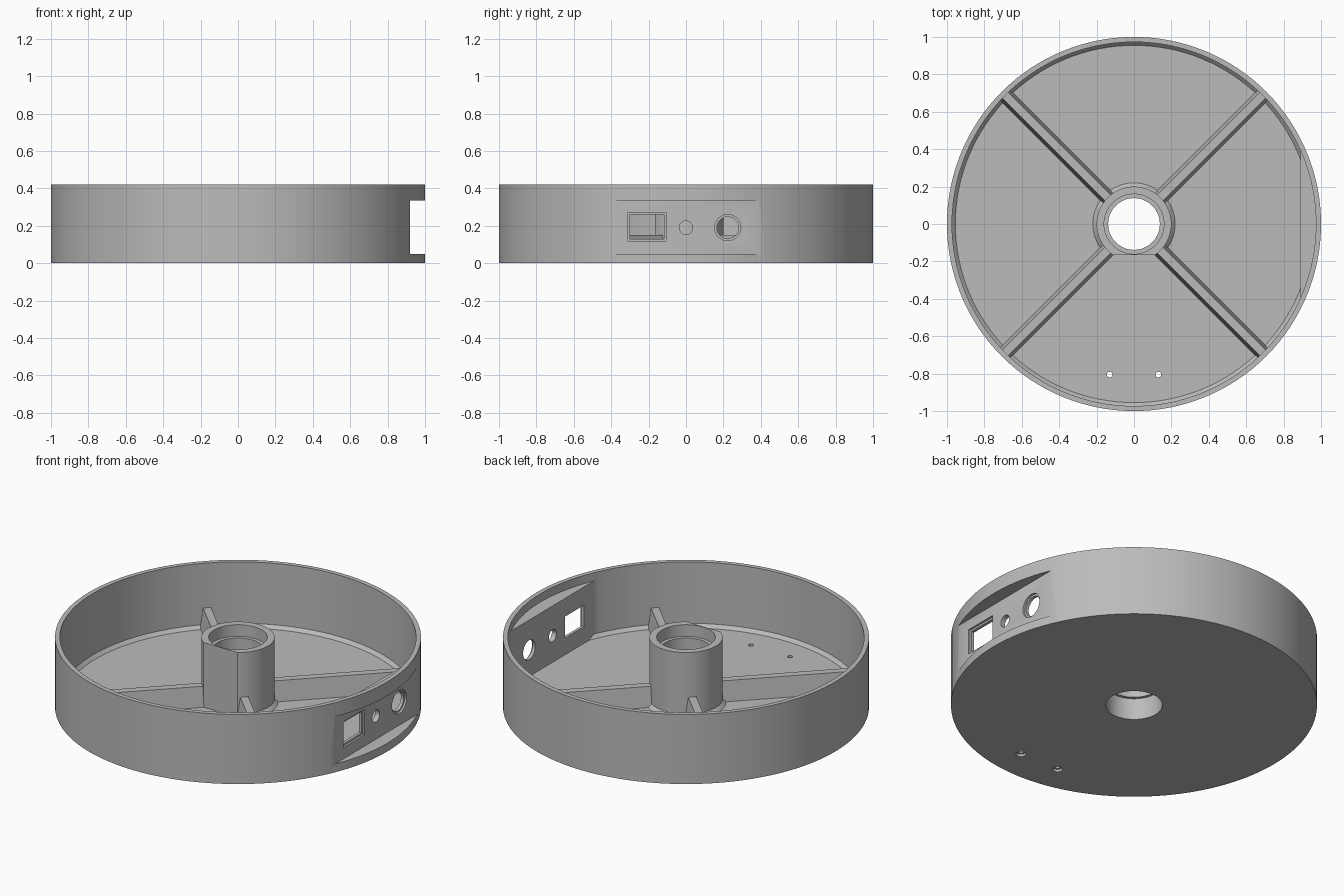
import bpy, bmesh, math
from mathutils import Matrix, Vector

if "Cube" in bpy.data.objects:
    bpy.data.objects.remove(bpy.data.objects["Cube"], do_unlink=True)

GREY = bpy.data.materials.new("plain_grey")
GREY.use_nodes = True
colour = (0.5, 0.5, 0.5, 1)
GREY.diffuse_color = colour
GREY.node_tree.nodes["Principled BSDF"].inputs["Base Color"].default_value = colour

HEIGHT, FLOOR, WALL = 0.42, 0.03, 0.973
HOLE_Z = 0.19


def make(name, bm):
    bmesh.ops.recalc_face_normals(bm, faces=bm.faces)
    mesh = bpy.data.meshes.new(name)
    bm.to_mesh(mesh)
    bm.free()
    mesh.materials.append(GREY)
    obj = bpy.data.objects.new(name, mesh)
    bpy.context.collection.objects.link(obj)
    return obj


def lathe(name, profile, steps=128):
    bm = bmesh.new()
    rings = []
    for i in range(steps):
        a = 2 * math.pi * i / steps
        rings.append([bm.verts.new((r * math.cos(a), r * math.sin(a), z)) for r, z in profile])
    n = len(profile)
    for i in range(steps):
        a, b = rings[i], rings[(i + 1) % steps]
        for j in range(n):
            k = (j + 1) % n
            bm.faces.new((a[j], b[j], b[k], a[k]))
    return make(name, bm)


def prism(name, outline, depth):
    """Extrude a closed 3D outline along a vector."""
    bm = bmesh.new()
    face = bm.faces.new([bm.verts.new(p) for p in outline])
    grown = bmesh.ops.extrude_face_region(bm, geom=[face])["geom"]
    moved = [v for v in grown if isinstance(v, bmesh.types.BMVert)]
    bmesh.ops.translate(bm, verts=moved, vec=Vector(depth))
    return make(name, bm)


def box(name, lo, hi):
    (x0, y0, z0), (x1, y1, z1) = lo, hi
    return prism(name, [(x0, y0, z0), (x1, y0, z0), (x1, y1, z0), (x0, y1, z0)], (0, 0, z1 - z0))


def cylinder(name, radius, start, depth, steps=40):
    turn = Vector(depth).to_track_quat("Z", "Y").to_matrix()
    ring = [Vector((radius * math.cos(t), radius * math.sin(t), 0))
            for t in (2 * math.pi * i / steps for i in range(steps))]
    return prism(name, [turn @ p + Vector(start) for p in ring], depth)


def combine(target, tool, operation="DIFFERENCE"):
    mod = target.modifiers.new("combine", "BOOLEAN")
    mod.operation, mod.solver, mod.object = operation, "EXACT", tool
    bpy.context.view_layer.objects.active = target
    bpy.ops.object.modifier_apply(modifier=mod.name)
    bpy.data.objects.remove(tool, do_unlink=True)


# Round tray: bored floor, chamfered wall foot and stepped central hub
body = lathe("tray_with_hub", [
    (0.155, 0), (1, 0), (1, HEIGHT), (WALL, HEIGHT), (WALL, FLOOR + 0.02), (0.955, FLOOR),
    (0.22, FLOOR), (0.2, FLOOR + 0.02), (0.2, HEIGHT), (0.16, HEIGHT), (0.16, 0.35),
    (0.138, 0.35), (0.138, 0.13), (0.155, 0.13)])

# Flat on the front of the hub
combine(body, box("hub_cutter", (-0.3, -0.4, FLOOR), (0.3, -0.165, 0.6)))

# Thickened segment of wall behind the connector recess
span = math.acos(0.89 / 0.985)
arc = [span * (i / 12 - 1) for i in range(25)]
combine(body, prism("panel_block", [(0.985 * math.cos(a), 0.985 * math.sin(a), 0.015) for a in arc],
                    (0, 0, 0.355)), "UNION")

# Connector recess with its rectangular, small and round openings
combine(body, box("recess_cutter", (0.92, -0.6, 0.05), (1.2, 0.6, 0.335)))
combine(body, box("socket_lip", (0.908, -0.31, 0.118), (1, -0.108, 0.272)))
combine(body, box("socket_opening", (0.8, -0.3, 0.13), (1, -0.118, 0.26)))
for y, radius, start in ((0, 0.036, 0.8), (0.223, 0.07, 0.908), (0.223, 0.058, 0.8)):
    combine(body, cylinder("round_opening", radius, (start, y, HOLE_Z), (1 - start, 0, 0)))

# Two screw holes, wider underneath
for x in (-0.13, 0.13):
    combine(body, cylinder("screw_hole", 0.015, (x, -0.805, -0.1), (0, 0, 0.3), 24))
    combine(body, cylinder("screw_head", 0.028, (x, -0.805, -0.1), (0, 0, 0.115), 24))

bpy.ops.object.select_all(action="DESELECT")
body.select_set(True)
bpy.context.view_layer.objects.active = body
bpy.ops.object.shade_smooth_by_angle(angle=math.radians(25))

# Four tapered ribs from hub to wall
for i, name in enumerate(("back_left", "back_right", "front_right", "front_left")):
    section = [(0.18, -0.04, 0.02), (0.18, 0.04, 0.02), (0.18, 0.022, 0.15), (0.18, -0.022, 0.15)]
    rib = prism(name + "_rib", section, (0.8, 0, 0))
    rib.data.transform(Matrix.Rotation(math.radians(45 + 90 * i), 4, "Z"))
